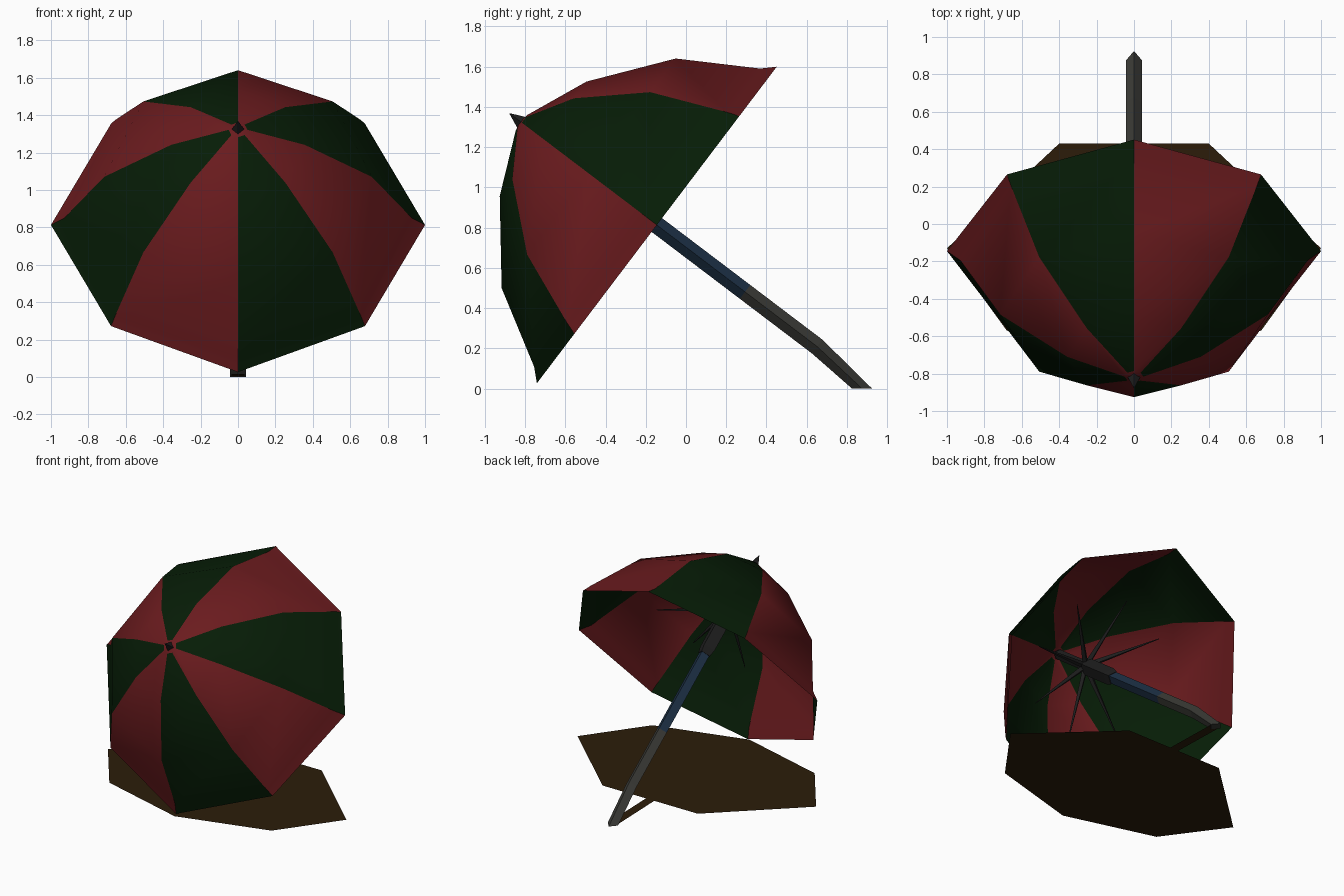
import bpy, math
from mathutils import Vector

cube = bpy.data.objects.get("Cube")
if cube:
    bpy.data.objects.remove(cube, do_unlink=True)


def material(name, rgb):
    m = bpy.data.materials.new(name)
    m.use_nodes = True
    m.diffuse_color = (*rgb, 1)
    bsdf = m.node_tree.nodes["Principled BSDF"]
    bsdf.inputs["Base Color"].default_value = (*rgb, 1)
    bsdf.inputs["Roughness"].default_value = 0.9
    return m


red = material("red cloth", (0.145, 0.011, 0.013))
green = material("green cloth", (0.002, 0.012, 0.002))
brown = material("brown shade", (0.025, 0.012, 0.003))
blue = material("blue pole", (0.012, 0.03, 0.06))
grey = material("grey pole", (0.043, 0.043, 0.037))
dark = material("dark metal", (0.013, 0.013, 0.013))

# Tilted frame of the parasol: origin at the rim centre
ORIGIN = Vector((0, -0.145, 0.813))
SIDE = Vector((1, 0, 0))
UP = Vector((0, 0.604, 0.797))
AXIS = Vector((0, -0.797, 0.604))


def place(x, r, h):
    return ORIGIN + SIDE * x + UP * r + AXIS * h


def make(name, verts, faces, mats, pick=None):
    mesh = bpy.data.meshes.new(name)
    mesh.from_pydata([tuple(v) for v in verts], [], faces)
    for m in mats:
        mesh.materials.append(m)
    for p in mesh.polygons:
        p.material_index = pick(p.index) if pick else 0
    mesh.update()
    obj = bpy.data.objects.new(name, mesh)
    bpy.context.collection.objects.link(obj)
    return obj


def diamond(h, half):
    return [place(half, 0, h), place(0, half, h), place(-half, 0, h), place(0, -half, h)]


def loft(name, rings, mats, pick=None):
    """Skin a list of four-sided rings and cap both ends."""
    verts = [v for ring in rings for v in ring]
    faces = []
    for k in range(len(rings) - 1):
        for i in range(4):
            j = (i + 1) % 4
            faces.append((4 * k + i, 4 * k + j, 4 * k + 4 + j, 4 * k + 4 + i))
    last = 4 * (len(rings) - 1)
    faces += [(3, 2, 1, 0), tuple(last + i for i in range(4))]
    return make(name, verts, faces, mats, pick)


# Canopy: red crown and eight alternating panels, ridges at every 45 degrees
profile = [(0.05, 0.842), (0.357, 0.709), (0.716, 0.425), (0.93, 0.06)]
tips = [0.987, 0.96, 1.0, 0.96]
verts = [place(0, 0, 0.853)]
for k in range(8):
    a = math.radians(45 * k)
    for r, h in profile + [(tips[k % 4], 0)]:
        verts.append(place(r * math.sin(a), r * math.cos(a), h))
faces, rows = [], len(profile) + 1
for k in range(8):
    a, b = 1 + rows * k, 1 + rows * ((k + 1) % 8)
    faces.append((0, b, a))
    faces += [(a + n, b + n, b + n + 1, a + n + 1) for n in range(rows - 1)]
canopy = make("canopy", verts, faces, [red, green],
              lambda i: (i // rows) % 2 if i % rows else 0)
bpy.ops.object.select_all(action="DESELECT")
canopy.select_set(True)
bpy.context.view_layer.objects.active = canopy
bpy.ops.object.shade_smooth_by_angle(angle=math.radians(32))

# Finial spike on the crown
loft("finial", [diamond(0.835, 0.038), diamond(0.917, 0.002)], [dark])

# Pole: foot bent towards the ground, grey below and blue above
foot = [Vector((0.043, 0.875, 0)), Vector((0, 0.925, 0)),
        Vector((-0.043, 0.875, 0)), Vector((0, 0.825, 0))]
rings = [foot] + [diamond(h, 0.043) for h in (-1.0, -0.55, 0.1)]
loft("pole", rings, [grey, blue], lambda i: 1 if 8 <= i < 12 else 0)
loft("upper_pole", [diamond(0.1, 0.035), diamond(0.84, 0.035)], [dark])
loft("runner_sleeve", [diamond(0.09, 0.048), diamond(0.14, 0.06),
                       diamond(0.44, 0.06), diamond(0.5, 0.04)], [dark])

# Ribs: pointed spokes drooping outwards from the top of the sleeve
for k in range(8):
    a = math.radians(45 * k)
    s, c = math.sin(a), math.cos(a)

    def rib_ring(r, h, half):
        corners = [(half, 0), (0, half), (-half, 0), (0, -half)]
        return [place(r * s + w * c, r * c - w * s, h + t) for w, t in corners]

    loft("rib_%d" % (k + 1), [rib_ring(0.02, 0.46, 0.022), rib_ring(0.52, 0.31, 0.003)], [dark])

# Shade patch lying on the ground, with a strip leading to the foot
half = [(0.68, -0.57), (1.0, -0.13), (0.4, 0.43)]
outline = [(0, -0.76)] + half + [(-x, y) for x, y in reversed(half)]
make("ground_shade", [(x, y, 0.015) for x, y in outline], [tuple(range(len(outline)))], [brown])
strip = [(-0.035, 0.43, 0.015), (0.035, 0.43, 0.015), (0.035, 0.86, 0.004), (-0.035, 0.86, 0.004)]
make("pole_shade", strip, [(0, 1, 2, 3)], [brown])
